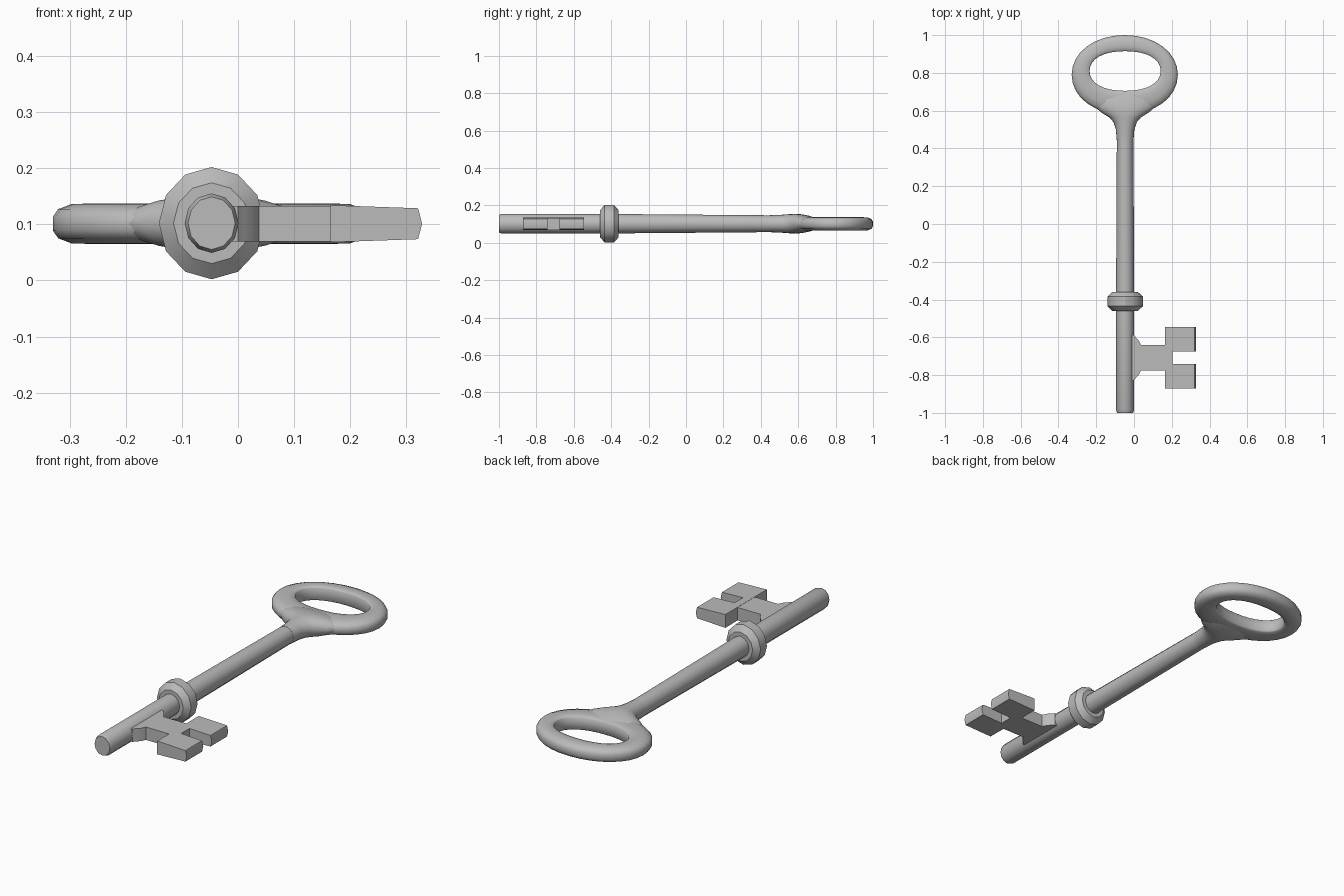
import bpy, bmesh
from math import sin, cos, pi, copysign

cube = bpy.data.objects.get("Cube")
if cube:
    bpy.data.objects.remove(cube, do_unlink=True)

AXIS_X, AXIS_Z = -0.047, 0.102

metal = bpy.data.materials.new("grey_metal")
metal.use_nodes = True
GREY = (0.5, 0.5, 0.5, 1)
metal.diffuse_color = GREY
metal.node_tree.nodes["Principled BSDF"].inputs["Base Color"].default_value = GREY


def finish(name, bm, angle):
    bmesh.ops.recalc_face_normals(bm, faces=bm.faces[:])
    mesh = bpy.data.meshes.new(name)
    bm.to_mesh(mesh)
    bm.free()
    mesh.materials.append(metal)
    obj = bpy.data.objects.new(name, mesh)
    bpy.context.collection.objects.link(obj)
    bpy.ops.object.select_all(action='DESELECT')
    obj.select_set(True)
    bpy.context.view_layer.objects.active = obj
    bpy.ops.object.shade_smooth_by_angle(angle=angle)
    return obj


def bridge(bm, rings, closed=False):
    """Join neighbouring vertex rings with quads."""
    pairs = list(zip(rings, rings[1:]))
    if closed:
        pairs.append((rings[-1], rings[0]))
    for a, b in pairs:
        n = len(a)
        for i in range(n):
            j = (i + 1) % n
            bm.faces.new((a[i], a[j], b[j], b[i]))


def loft(name, stations, sides=12, angle=0.7):
    """Elliptical sections (y, half width, half height) along the key's axis."""
    bm = bmesh.new()
    rings = [[bm.verts.new((AXIS_X + rx * sin(2 * pi * i / sides), y,
                            AXIS_Z + rz * cos(2 * pi * i / sides)))
              for i in range(sides)] for y, rx, rz in stations]
    bridge(bm, rings)
    bm.faces.new(rings[0])
    bm.faces.new(rings[-1])
    return finish(name, bm, angle)


def plate(name, outline, half_height, tip_x=None):
    """Flat solid from an outline; its thickness may vary with x."""
    bm = bmesh.new()
    edge = max(x for x, y in outline)
    layers = []
    for level in (-1, 0, 1):
        layers.append([bm.verts.new((tip_x if tip_x and level == 0 and x == edge else x,
                                     y, AXIS_Z - 0.001 + level * half_height(x)))
                       for x, y in outline])
    bridge(bm, layers)
    bm.faces.new(layers[0])
    bm.faces.new(layers[-1])
    return finish(name, bm, 0.5)


# Shaft with a lightly bevelled tip
loft("shaft", [(-1, 0.042, 0.047), (-0.985, 0.048, 0.053), (-0.4, 0.048, 0.052),
               (0.45, 0.044, 0.045)])

# Collar around the shaft
loft("collar", [(-0.46, 0.068, 0.072), (-0.435, 0.094, 0.1),
                (-0.385, 0.094, 0.1), (-0.36, 0.068, 0.072)], angle=0.55)

# Neck flaring from the shaft into the bow
loft("bow_neck", [(0.44, 0.044, 0.045), (0.5, 0.049, 0.047), (0.54, 0.062, 0.05),
                  (0.565, 0.085, 0.052), (0.59, 0.125, 0.053), (0.62, 0.16, 0.05),
                  (0.66, 0.17, 0.042), (0.695, 0.13, 0.03)], sides=20, angle=1.0)


# Oval bow: a rounded section swept between the hole and the outer oval
def oval(a, cx, cy, rx, ry, power):
    c, s = cos(a), sin(a)
    return (cx + rx * copysign(abs(c) ** power, c),
            cy + ry * copysign(abs(s) ** power, s))


upper = [(0, 0.028), (0.05, 0.033), (0.3, 0.036), (0.65, 0.035), (0.9, 0.026), (1, 0.012)]
section = upper + [(t, -h) for t, h in reversed(upper)]
STEPS = 32
bm = bmesh.new()
rings = []
for k in range(STEPS):
    a = 2 * pi * k / STEPS
    ix, iy = oval(a, -0.047, 0.81, 0.188, 0.105, 0.9)
    ox, oy = oval(a, -0.049, 0.79, 0.281, 0.21, 0.97)
    rings.append([bm.verts.new((ix + (ox - ix) * t, iy + (oy - iy) * t, AXIS_Z - 0.001 + h))
                  for t, h in section])
bridge(bm, rings, closed=True)
finish("bow", bm, 0.9)

# Bit: web with fillets against the shaft, then the slotted ward
MID = -0.708
web_half = [(-0.03, 0.125), (0.0, 0.12), (0.012, 0.105), (0.025, 0.092), (0.037, 0.068),
            (0.17, 0.068)]
plate("bit_web", [(x, MID - d) for x, d in web_half]
      + [(x, MID + d) for x, d in reversed(web_half)], lambda x: 0.032)

ward_half = [(0.205, 0.033), (0.321, 0.033), (0.321, 0.163), (0.165, 0.163)]
plate("bit_ward", [(x, MID + d) for x, d in ward_half]
      + [(x, MID - d) for x, d in reversed(ward_half)],
      lambda x: 0.033 - 0.035 * (x - 0.165), tip_x=0.328)
